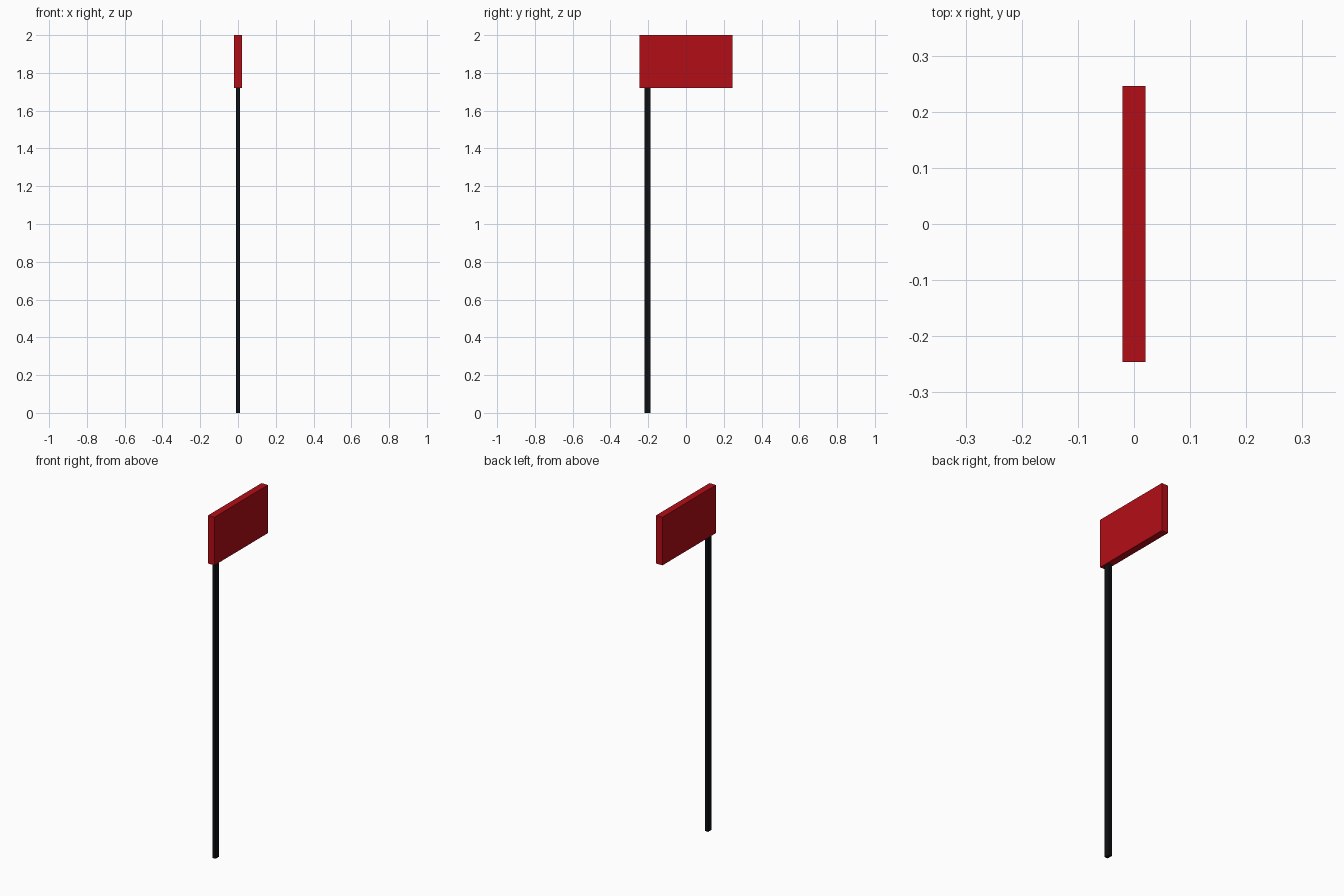
import bpy

if "Cube" in bpy.data.objects:
    bpy.data.objects.remove(bpy.data.objects["Cube"])


def box(name, x, y, z, color):
    """Axis-aligned box from (min, max) ranges, with a flat colour."""
    ranges = (x, y, z)
    bpy.ops.mesh.primitive_cube_add(size=1, location=[(a + b) / 2 for a, b in ranges])
    obj = bpy.context.object
    obj.name = name
    obj.scale = [b - a for a, b in ranges]
    bpy.ops.object.transform_apply(location=False, rotation=False, scale=True)
    mat = bpy.data.materials.new(name + "_paint")
    mat.diffuse_color = color
    mat.use_nodes = True
    mat.node_tree.nodes["Principled BSDF"].inputs["Base Color"].default_value = mat.diffuse_color
    obj.data.materials.append(mat)
    return obj


# Slim rectangular pole near the flag's front edge
box("pole", (-0.01, 0.01), (-0.221, -0.189), (0, 1.73), (0.004, 0.005, 0.006, 1))

# Thick rectangular flag panel
box("flag", (-0.0205, 0.0205), (-0.246, 0.246), (1.72, 2.0), (0.45, 0.004, 0.008, 1))
